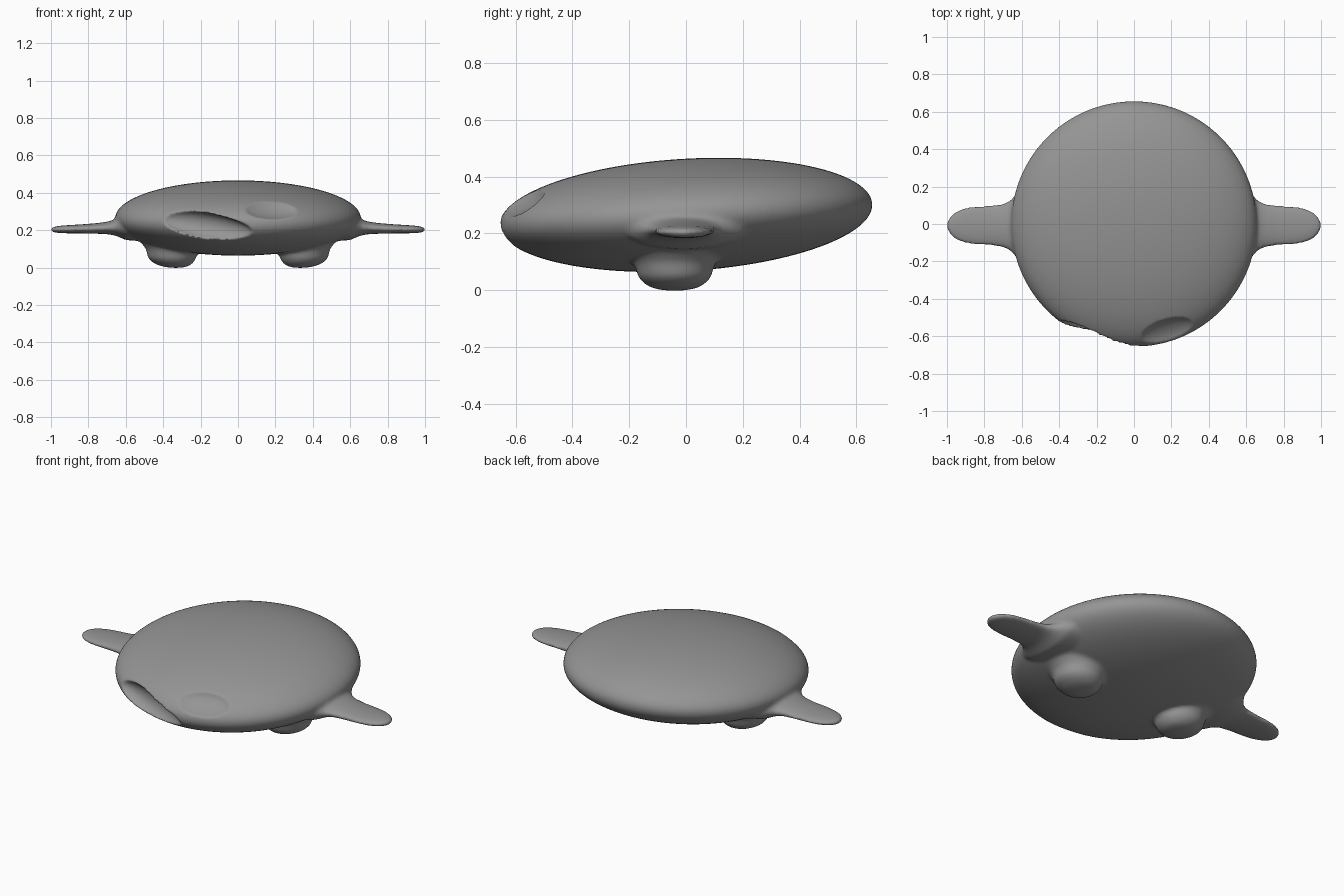
import bpy, bmesh, math
from mathutils import Matrix, Vector, Euler

cube = bpy.data.objects.get("Cube")
if cube:
    bpy.data.objects.remove(cube)

grey = bpy.data.materials.new("plain grey")
grey.use_nodes = True
GREY = (0.3, 0.3, 0.3, 1)
grey.diffuse_color = GREY
grey.node_tree.nodes["Principled BSDF"].inputs["Base Color"].default_value = GREY


def finish(bm, name):
    bmesh.ops.recalc_face_normals(bm, faces=bm.faces)
    mesh = bpy.data.meshes.new(name)
    bm.to_mesh(mesh)
    bm.free()
    mesh.materials.append(grey)
    obj = bpy.data.objects.new(name, mesh)
    bpy.context.collection.objects.link(obj)
    return obj


def ellipsoid(name, centre, radii, turn=(0, 0, 0)):
    bm = bmesh.new()
    matrix = Matrix.LocRotScale(Vector(centre), Euler([math.radians(a) for a in turn]), Vector(radii))
    bmesh.ops.create_uvsphere(bm, u_segments=96, v_segments=48, radius=1, matrix=matrix)
    return finish(bm, name)


def loft(name, rings, axes, segments=48):
    """Each ring is a centre and two half widths along the given axes."""
    bm = bmesh.new()
    loops = []
    for centre, a, b in rings:
        loop = []
        for i in range(segments):
            t = math.tau * i / segments
            loop.append(bm.verts.new(Vector(centre) + axes[0] * a * math.cos(t) + axes[1] * b * math.sin(t)))
        loops.append(loop)
    for low, high in zip(loops, loops[1:]):
        for i in range(segments):
            j = (i + 1) % segments
            bm.faces.new((low[i], low[j], high[j], high[i]))
    bm.faces.new(loops[0])
    bm.faces.new(loops[-1])
    return finish(bm, name)


X, Y, Z = Vector((1, 0, 0)), Vector((0, 1, 0)), Vector((0, 0, 1))

# Flattened body, leaning forward a little
body = ellipsoid("body", (0, 0, 0.265), (0.657, 0.657, 0.198))
for v in body.data.vertices:
    v.co.z += 0.054 * v.co.y

# Flat fins flaring into the body: distance out, half width, half thickness, height
FIN = [(0.5, 0.27, 0.085, 0.225), (0.6, 0.21, 0.075, 0.222), (0.635, 0.165, 0.055, 0.218),
       (0.66, 0.136, 0.042, 0.214), (0.7, 0.118, 0.033, 0.212), (0.76, 0.109, 0.028, 0.209),
       (0.84, 0.105, 0.024, 0.207), (0.91, 0.095, 0.022, 0.205), (0.96, 0.073, 0.019, 0.204),
       (0.985, 0.05, 0.015, 0.203), (1.002, 0.015, 0.008, 0.203)]
# Rounded feet flaring into the belly: height, distance out, half widths
FOOT = [(0.2, 0.37, 0.24, 0.22), (0.135, 0.355, 0.165, 0.17), (0.1, 0.352, 0.14, 0.147),
        (0.075, 0.353, 0.134, 0.136), (0.05, 0.352, 0.128, 0.13), (0.03, 0.348, 0.112, 0.115),
        (0.012, 0.34, 0.085, 0.09), (0.003, 0.335, 0.055, 0.06), (-0.001, 0.333, 0.025, 0.03)]
parts = [body]
for side, label in ((1, "left"), (-1, "right")):
    parts.append(loft(label + "_fin", [((side * x, -0.008, z), w, h) for x, w, h, z in FIN], (Y, Z)))
    parts.append(loft(label + "_foot", [((side * x, -0.04, z), a, b) for z, x, a, b in FOOT], (X, Y)))

bpy.ops.object.select_all(action='DESELECT')
for part in parts:
    part.select_set(True)
bpy.context.view_layer.objects.active = body
bpy.ops.object.join()


def apply(kind, **settings):
    mod = body.modifiers.new(kind.lower(), kind)
    for key, value in settings.items():
        setattr(mod, key, value)
    bpy.ops.object.modifier_apply(modifier=mod.name)


# Fuse the parts and soften the joins
apply('REMESH', mode='VOXEL', voxel_size=0.009)
apply('SMOOTH', factor=0.5, iterations=6)

# Two scooped hollows on the front
hollows = [ellipsoid("small_hollow", (0.18, -0.588, 0.315), (0.162, 0.088, 0.04), (32, 0, 17)),
           ellipsoid("large_hollow", (-0.16, -0.6, 0.22), (0.265, 0.06, 0.07), (-8, 10, -15))]
for hollow in hollows:
    hollow.hide_render = True
    apply('BOOLEAN', operation='DIFFERENCE', object=hollow, solver='EXACT')
    bpy.data.objects.remove(hollow)

# Round the rims
apply('REMESH', mode='VOXEL', voxel_size=0.008)
apply('SMOOTH', factor=0.5, iterations=3)
body.data.materials.clear()
body.data.materials.append(grey)
bpy.ops.object.shade_smooth()
